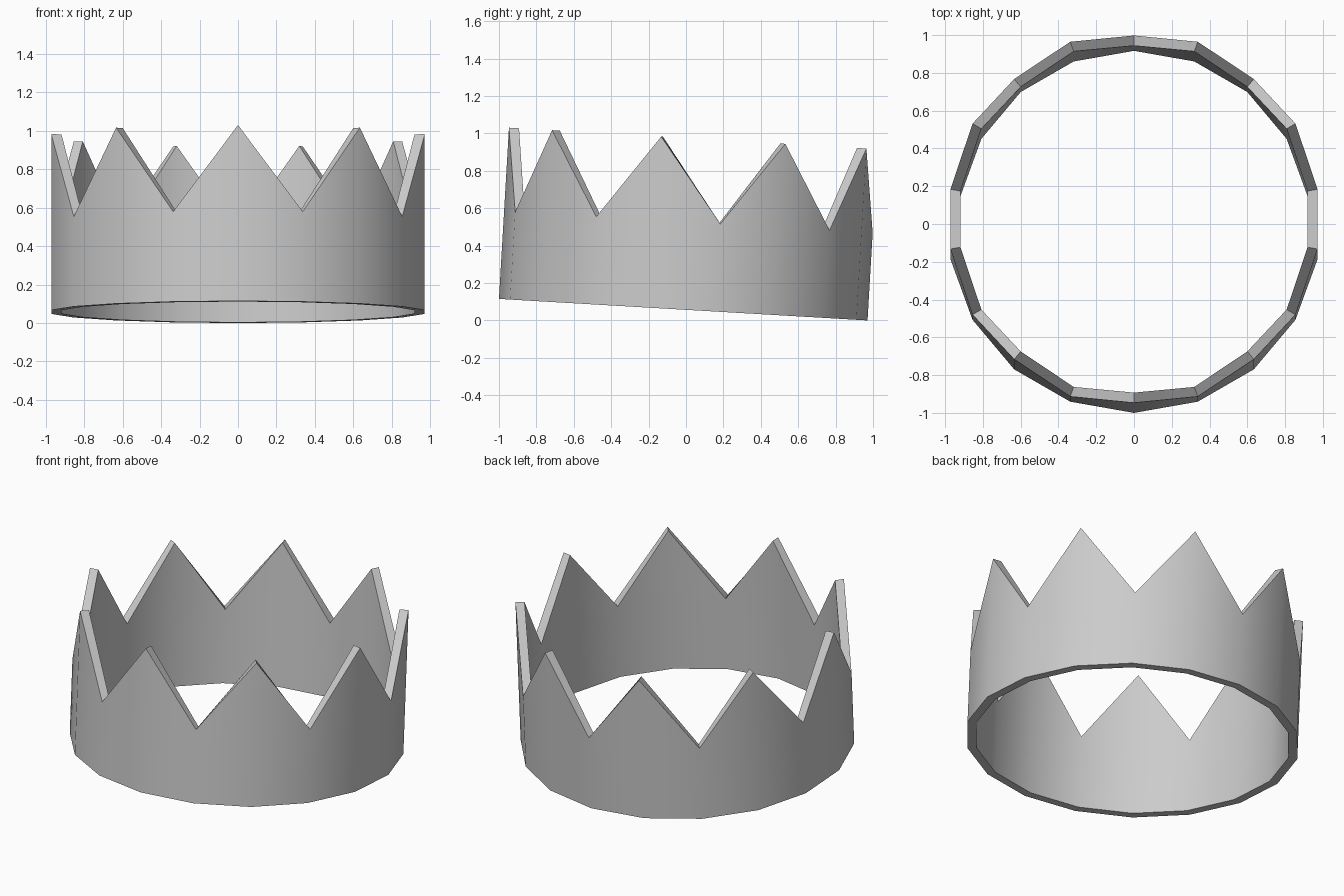
import bpy, bmesh
from math import sin, cos, pi, radians

if "Cube" in bpy.data.objects:
    bpy.data.objects.remove(bpy.data.objects["Cube"])

SIDES = 18
R_OUT, R_IN = 0.987, 0.933
PEAK, VALLEY = 0.917, 0.469

bm = bmesh.new()

def column(i):
    # Four corners of the wall section at one angle, starting at the front peak
    a = 2 * pi * i / SIDES
    top = PEAK if i % 2 == 0 else VALLEY
    return [bm.verts.new((r * sin(a), -r * cos(a), z))
            for r, z in ((R_OUT, 0), (R_OUT, top), (R_IN, top), (R_IN, 0))]

# Zigzag band: join neighbouring sections into outer, top, inner and bottom faces
columns = [column(i) for i in range(SIDES)]
for i in range(SIDES):
    a, b = columns[i], columns[(i + 1) % SIDES]
    for k in range(4):
        n = (k + 1) % 4
        bm.faces.new((a[k], b[k], b[n], a[n]))
bmesh.ops.recalc_face_normals(bm, faces=bm.faces[:])

mesh = bpy.data.meshes.new("crown_band")
bm.to_mesh(mesh)
bm.free()
crown = bpy.data.objects.new("crown_band", mesh)
bpy.context.collection.objects.link(crown)

# Slight backward tilt, resting on the rear rim
crown.rotation_euler = (radians(-3.34), 0, 0)
crown.location = (0, -0.0147, 0.0575)

# Smooth walls with sharp rims
bpy.context.view_layer.objects.active = crown
crown.select_set(True)
bpy.ops.object.shade_smooth_by_angle(angle=radians(30))
